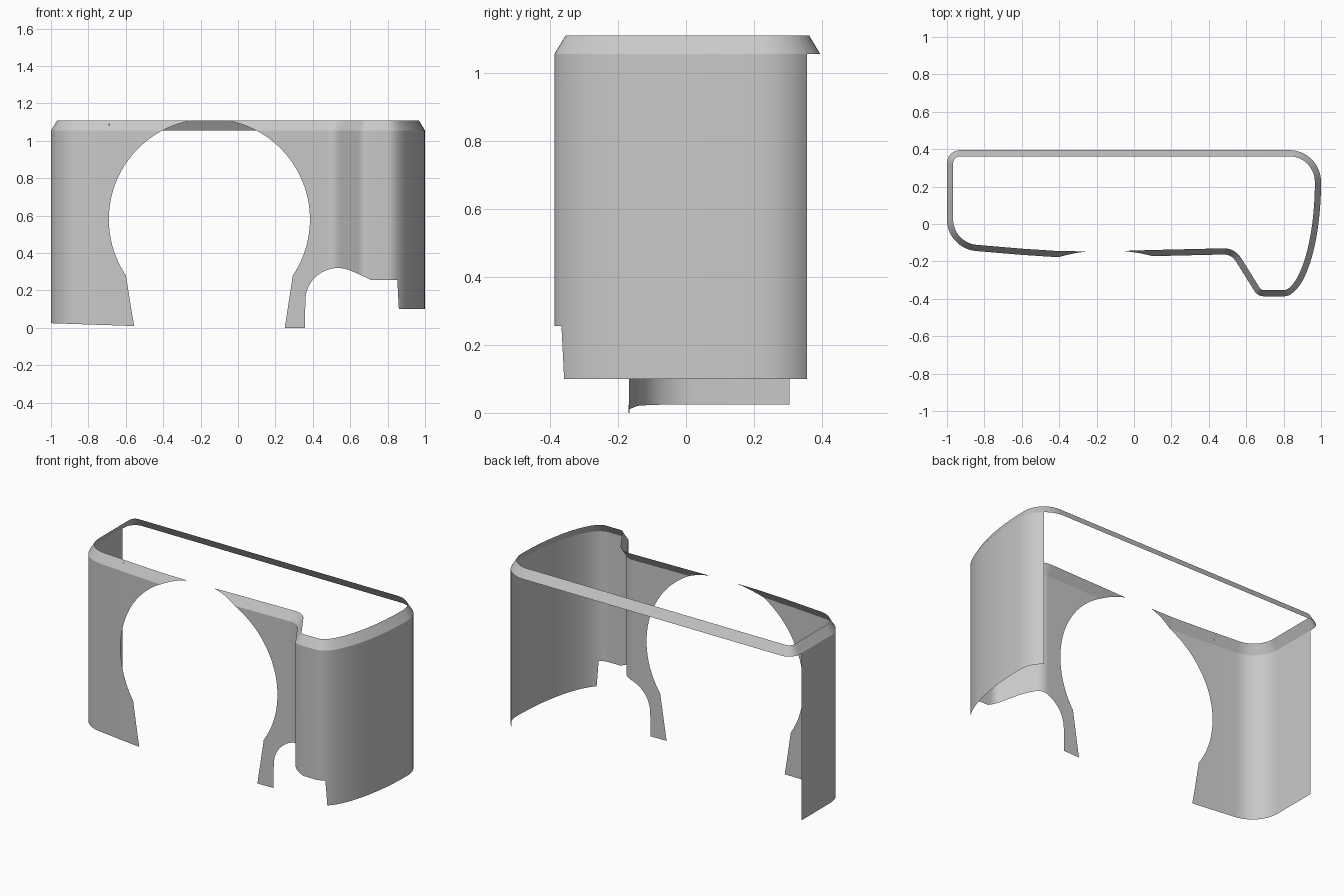
import bpy, bmesh
from math import sin, cos, radians, sqrt
from mathutils import Vector

cube = bpy.data.objects.get("Cube")
if cube:
    bpy.data.objects.remove(cube)

grey = bpy.data.materials.new("plain grey")
grey.use_nodes = True
colour = (0.58, 0.58, 0.58, 1)
grey.diffuse_color = colour
grey.node_tree.nodes["Principled BSDF"].inputs["Base Color"].default_value = colour

SHOULDER, TOP, INSET = 1.055, 1.11, 0.033
HOLE_X, HOLE_Z, HOLE_R = -0.153, 0.58, 0.5375
NECK_Z = 0.28                     # where the round opening meets its flared foot
NOTCH_X, NOTCH_Z, NOTCH_R = 0.535, 0.145, 0.175
FOOT_L, FOOT_R, LEG_X, STEP_X = -0.555, 0.25, 0.36, 0.86


def arc(cx, cy, rx, ry, a0, a1, n):
    angles = [radians(a0 + (a1 - a0) * i / n) for i in range(n + 1)]
    return [Vector((cx + rx * cos(a), cy + ry * sin(a))) for a in angles]


def bend(a, b, c, n=6):
    a, b, c = Vector(a), Vector(b), Vector(c)
    ts = [i / n for i in range(n + 1)]
    return [a * (1 - t) ** 2 + b * 2 * t * (1 - t) + c * t * t for t in ts]


# Plan outline, counterclockwise from the open rear edge of the right wall
walls = [Vector((-1, 0.305))]
walls += arc(-0.83, 0.025, 0.17, 0.17, 180, 265, 14)
walls += [Vector(p) for p in ((-0.6, -0.165), (-0.4, -0.178), (-0.15, -0.18), (0.1, -0.172))]
walls += bend((0.48, -0.163), (0.522, -0.163), (0.547, -0.203))
walls += bend((0.645, -0.36), (0.662, -0.387), (0.70, -0.387))
walls += arc(0.80, 0.225, 0.2, 0.612, -90, 0, 24)
walls += arc(0.83, 0.225, 0.17, 0.17, 0, 50, 8)[1:]
back = arc(0.83, 0.225, 0.17, 0.17, 50, 90, 7)[1:] + arc(-0.93, 0.325, 0.07, 0.07, 90, 180, 8)
outline = walls + back


def inner(i):
    """Outline point moved inward with a mitred corner."""
    p = outline[i]
    d0 = (p - outline[i - 1]).normalized()
    d1 = (outline[(i + 1) % len(outline)] - p).normalized()
    n0, n1 = Vector((-d0.y, d0.x)), Vector((-d1.y, d1.x))
    m = (n0 + n1).normalized()
    return p + m * INSET / m.dot(n0)


columns = [(p, inner(i)) for i, p in enumerate(outline)]


def half_width(z):
    return sqrt(HOLE_R ** 2 - (z - HOLE_Z) ** 2)


# Column positions that follow the cut-outs exactly
cuts = [FOOT_L, FOOT_R, LEG_X, 0.62, 0.715, STEP_X]
for z in (NECK_Z, SHOULDER, TOP):
    cuts += [HOLE_X - half_width(z), HOLE_X + half_width(z)]
cuts += [HOLE_X + HOLE_R * cos(radians(a)) for a in range(0, 181, 3)]
cuts += [NOTCH_X + NOTCH_R * cos(radians(a)) for a in range(60, 180, 6)]
cuts.sort()


def bottom(x):
    """Lower edge of the wall."""
    if x > STEP_X:
        return 0.10
    if x > 0.715:
        return 0.255
    if x > 0.62:
        return 0.255 + (0.715 - x) / 0.095 * 0.044
    if x > LEG_X:
        return NOTCH_Z + sqrt(max(0, NOTCH_R ** 2 - (x - NOTCH_X) ** 2))
    return max(0, 0.01 - 0.034 * (x - FOOT_L))


def spans(x):
    """Solid height ranges of the wall, below and above the opening."""
    if abs(x - HOLE_X) >= HOLE_R:
        return [(bottom(x), TOP)]
    h = sqrt(HOLE_R ** 2 - (x - HOLE_X) ** 2)
    low, neck = HOLE_Z - h, half_width(NECK_Z)
    if x < HOLE_X - neck or x > HOLE_X + neck:
        pass
    elif x < FOOT_L:
        low = NECK_Z * (FOOT_L - x) / (FOOT_L - HOLE_X + neck)
    elif x > FOOT_R:
        low = NECK_Z * (x - FOOT_R) / (HOLE_X + neck - FOOT_R)
    else:
        low = 0
    return [(bottom(x), max(low, bottom(x))), (min(HOLE_Z + h, TOP), TOP)]


def subdivide(cols):
    out = [cols[0]]
    for a, b in zip(cols, cols[1:]):
        x0, x1 = a[0].x, b[0].x
        inside = [c for c in cuts if min(x0, x1) + 1e-5 < c < max(x0, x1) - 1e-5]
        if x1 < x0:
            inside.reverse()
        for c in inside:
            t = (c - x0) / (x1 - x0)
            out.append((a[0].lerp(b[0], t), a[1].lerp(b[1], t)))
        out.append(b)
    return out


def place(col, z):
    t = max(0, (z - SHOULDER) / (TOP - SHOULDER))
    p = col[0].lerp(col[1], t)
    return Vector((p.x, p.y, z))


def make_shell(name, cols, span_rule):
    bm = bmesh.new()
    for a, b in zip(cols, cols[1:]):
        step = (b[0].x - a[0].x) * 1e-6
        for (l0, h0), (l1, h1) in zip(span_rule(a[0].x + step), span_rule(b[0].x - step)):
            # straight wall first, then the sloped shoulder
            for lo, hi in ((0, SHOULDER), (SHOULDER, TOP)):
                quad = [place(a, min(max(l0, lo), hi)), place(b, min(max(l1, lo), hi)),
                        place(b, max(min(h1, hi), lo)), place(a, max(min(h0, hi), lo))]
                pts = []
                for p in quad:
                    if all((p - q).length > 1e-4 for q in pts):
                        pts.append(p)
                if len(pts) > 2:
                    bm.faces.new([bm.verts.new(p) for p in pts])
    bmesh.ops.remove_doubles(bm, verts=bm.verts, dist=1e-4)
    mesh = bpy.data.meshes.new(name)
    bm.to_mesh(mesh)
    bm.free()
    mesh.materials.append(grey)
    obj = bpy.data.objects.new(name, mesh)
    bpy.context.collection.objects.link(obj)
    bpy.ops.object.select_all(action='DESELECT')
    obj.select_set(True)
    bpy.context.view_layer.objects.active = obj
    bpy.ops.object.shade_smooth_by_angle(angle=radians(25))


# Front and side walls with openings, then the sloped rim across the open back
n = len(walls)
make_shell("wrap_wall", subdivide(columns[:n]), spans)
make_shell("rear_top_rim", columns[n - 1:] + columns[:1], lambda x: [(SHOULDER, TOP)])
